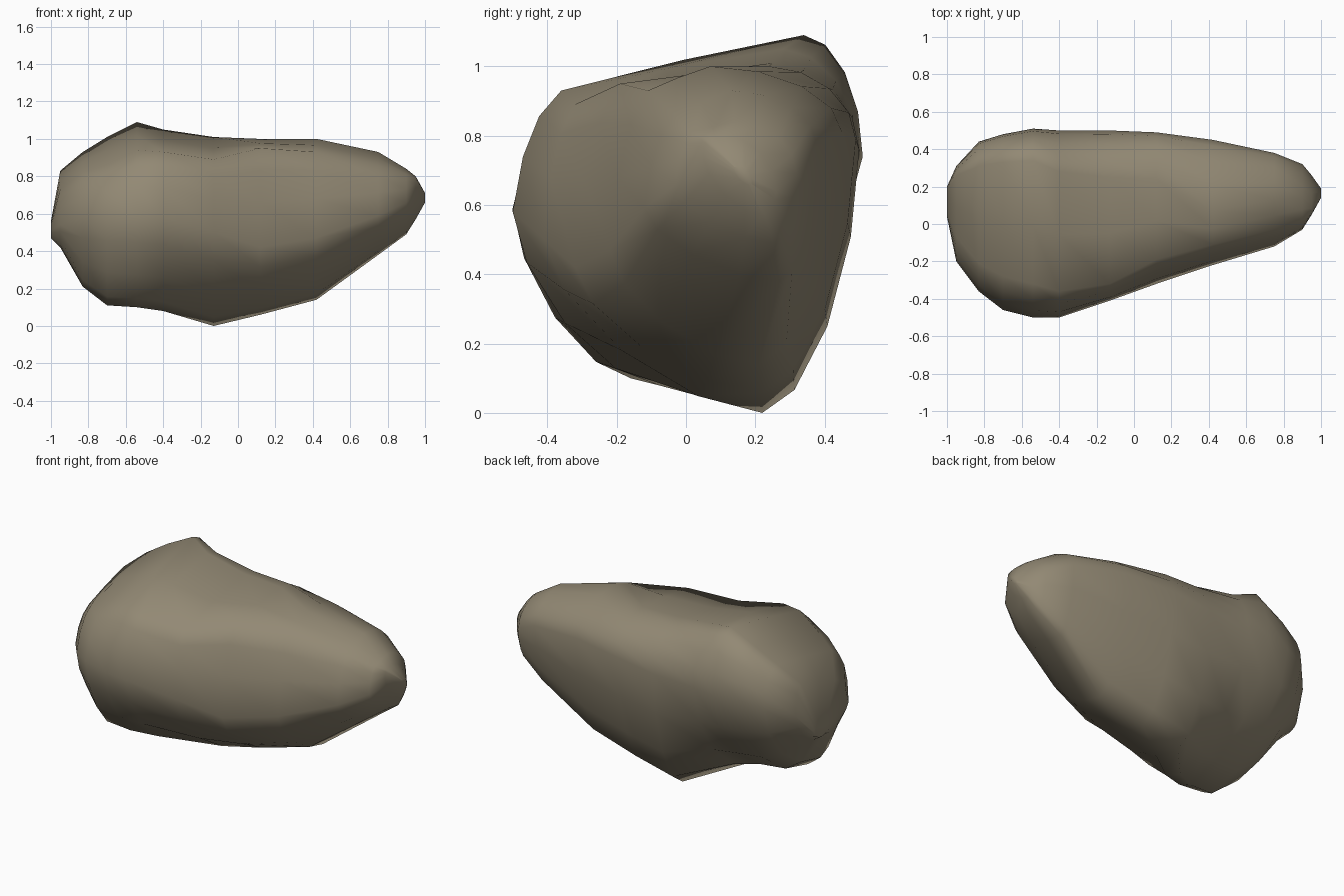
import bpy
import bmesh
from math import cos, sin, pi
from mathutils import Vector

default_cube = bpy.data.objects.get("Cube")
if default_cube:
    bpy.data.objects.remove(default_cube, do_unlink=True)

# Stone colour
stone = bpy.data.materials.new("warm grey stone")
stone.use_nodes = True
colour = (0.29, 0.25, 0.175, 1.0)
stone.diffuse_color = colour
shader = next(n for n in stone.node_tree.nodes if n.type == 'BSDF_PRINCIPLED')
shader.inputs["Base Color"].default_value = colour
shader.inputs["Roughness"].default_value = 0.9

# Cross-sections along the boulder, in hundredths: x, then y and z of the
# back, the top, the front shoulder, the front and the bottom
SECTIONS = [
    (-100, 20, 52, 15, 56, 8, 55, 4, 51, 13, 47),
    (-95, 31, 65, 26, 83, -7, 73, -20, 54, 5, 42),
    (-83, 44, 71, 31, 93, -21, 82, -36, 58, -10, 21),
    (-70, 48, 74, 33, 101, -28, 86, -46, 60, -17, 11),
    (-54, 51, 74, 34, 109, -32, 94, -50, 59, -16, 10),
    (-40, 50, 75, 28, 105, -36, 93, -50, 58, -8, 8),
    (-13, 50, 76, 25, 101, -32, 89, -41, 50, 22, 0),
    (12, 49, 79, 24, 100, -19, 95, -32, 42, 22, 6),
    (42, 45, 81, 7, 100, -11, 93, -22, 47, 21, 14),
    (75, 38, 77, 13, 93, -3, 86, -12, 59, 27, 38),
    (90, 32, 69, 14, 84, 2, 81, -3, 66, 25, 49),
    (95, 26, 64, 11, 80, 6, 79, 5, 74, 22, 57),
    (100, 19, 66, 16, 71, 14, 71, 14, 70, 18, 66),
]


def quarter(start, end, corner, fullness, steps=4):
    """Elliptical quarter from start towards end, rounding the given corner."""
    centre = start + end - corner
    points = []
    for step in range(steps):
        angle = pi / 2 * step / steps
        points.append(centre + (start - centre) * cos(angle) ** fullness
                      + (end - centre) * sin(angle) ** fullness)
    return points


def soft_edge(start, end, corner, pull, steps):
    """Shallow curve from start towards end, pulled towards the corner."""
    control = ((start + end) / 2).lerp(corner, pull)
    points = []
    for step in range(steps):
        t = step / steps
        points.append(start.lerp(control, t).lerp(control.lerp(end, t), t))
    return points


def section_ring(section):
    """Outline one cross-section, going up the back and down the front."""
    values = [value / 100 for value in section]
    back, top, shoulder, front, bottom = (
        Vector(pair) for pair in zip(values[1::2], values[2::2]))
    outline = quarter(back, top, Vector((back.x, top.y)), 1.05)
    outline += soft_edge(top, shoulder, Vector((shoulder.x, top.y)), 0.1, 2)
    outline += soft_edge(shoulder, front, Vector((front.x, shoulder.y)), 0.55, 3)
    outline += quarter(front, bottom, Vector((front.x, bottom.y)), 1.28)
    outline += quarter(bottom, back, Vector((back.x, bottom.y)), 1.15)
    return [(values[0], point.x, point.y) for point in outline]


# Boulder body: loft the rings and close both ends
bm = bmesh.new()
rings = [[bm.verts.new(point) for point in section_ring(s)] for s in SECTIONS]
for near, far in zip(rings, rings[1:]):
    for i in range(len(near)):
        bm.faces.new((near[i - 1], near[i], far[i], far[i - 1]))
bm.faces.new(rings[0])
bm.faces.new(rings[-1])
bmesh.ops.recalc_face_normals(bm, faces=bm.faces)
for face in bm.faces:
    face.smooth = True

mesh = bpy.data.meshes.new("boulder")
bm.to_mesh(mesh)
bm.free()
mesh.materials.append(stone)
boulder = bpy.data.objects.new("boulder", mesh)
bpy.context.collection.objects.link(boulder)
